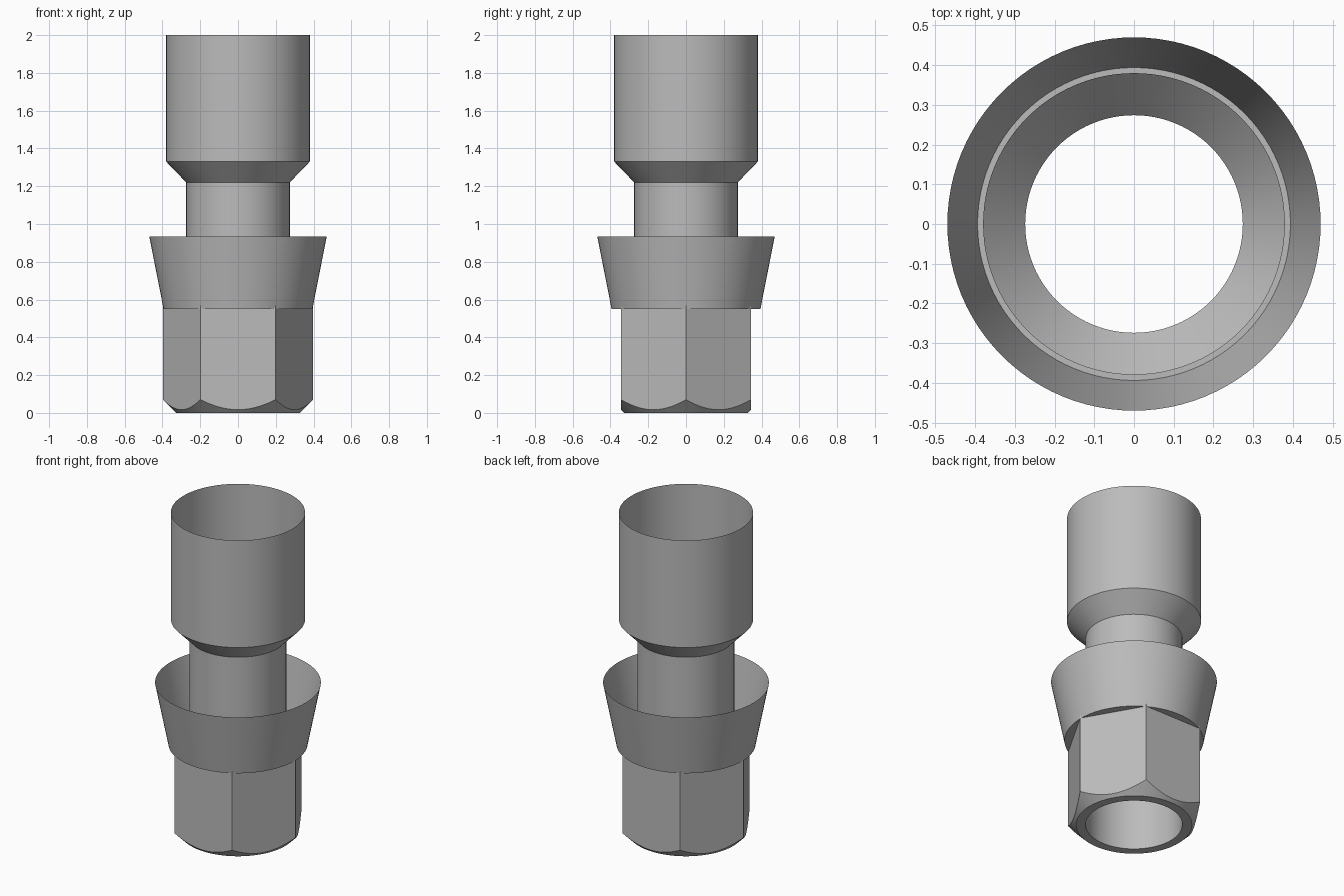
import bpy, bmesh, math

cube = bpy.data.objects.get("Cube")
if cube:
    bpy.data.objects.remove(cube, do_unlink=True)

SEG = 96            # divisible by six, so the hexagon corners fall on vertices
BORE = 0.274
FLAT = 0.345        # half the distance across the hexagon flats
SEAT, SEAT_R = 0.55, 0.394
RIM, RIM_R = 0.935, 0.47
CHAMFER_R = 0.328

steel = bpy.data.materials.new("grey steel")
steel.use_nodes = True
steel.diffuse_color = (0.5, 0.5, 0.5, 1)
steel.node_tree.nodes["Principled BSDF"].inputs["Base Color"].default_value = (0.5, 0.5, 0.5, 1)


def lathe(name, rings):
    """Skin rings, each a function of angle giving radius and height."""
    bm = bmesh.new()
    loops = []
    for ring in rings:
        loop = []
        for i in range(SEG):
            a = 2 * math.pi * i / SEG
            r, z = ring(a)
            loop.append(bm.verts.new((r * math.cos(a), r * math.sin(a), z)))
        loops.append(loop)
    for low, high in zip(loops, loops[1:]):
        for i in range(SEG):
            j = (i + 1) % SEG
            bm.faces.new((low[i], low[j], high[j], high[i]))
    mesh = bpy.data.meshes.new(name)
    bm.to_mesh(mesh)
    bm.free()
    mesh.materials.append(steel)
    obj = bpy.data.objects.new(name, mesh)
    bpy.context.collection.objects.link(obj)
    bpy.ops.object.select_all(action="DESELECT")
    obj.select_set(True)
    bpy.context.view_layer.objects.active = obj
    bpy.ops.object.shade_smooth_by_angle(angle=math.radians(25))
    return obj


def circle(r, z):
    return lambda a: (r, z)


def hex_radius(a):
    sector = math.pi / 3
    return FLAT / math.cos(a % sector - sector / 2)


def chamfer_edge(a):
    r = hex_radius(a)
    return r, r - CHAMFER_R


def hex_top(a):
    # the corners run up until they meet the flared collar
    r = hex_radius(a)
    return r, SEAT + max(0, r - SEAT_R) * (RIM - SEAT) / (RIM_R - SEAT_R)


# Thin open tube: bore and neck, shoulder, wide socket
lathe("tube", [circle(BORE, 0), circle(BORE, 1.22),
               circle(0.38, 1.33), circle(0.38, 2)])

# Hexagonal nut with a conical chamfer around its foot
lathe("hex_nut", [circle(BORE, 0), circle(CHAMFER_R, 0), chamfer_edge, hex_top])

# Flared open collar standing on a flat seat
lathe("flared_collar", [circle(BORE, SEAT), circle(SEAT_R, SEAT), circle(RIM_R, RIM)])
